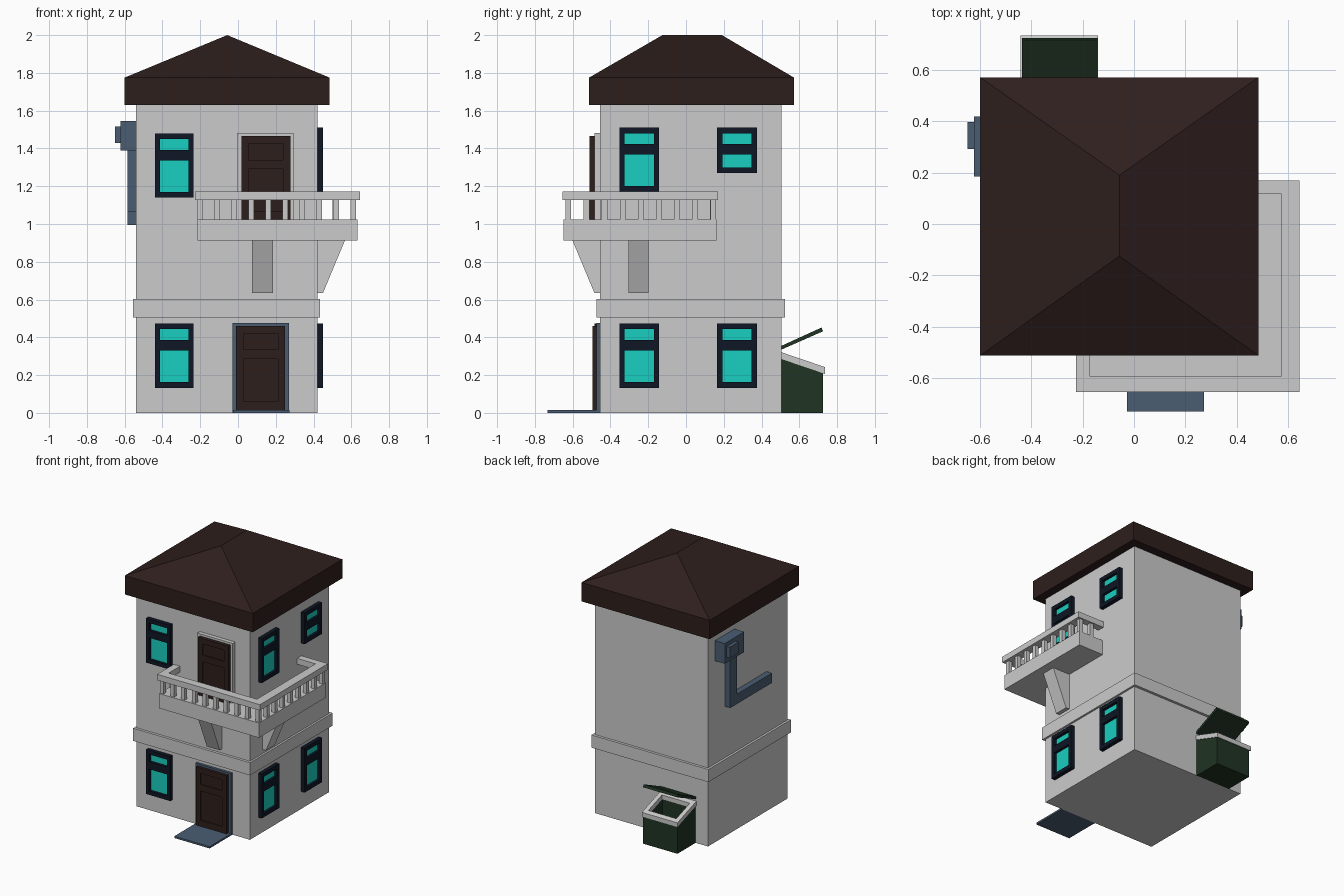
import bpy, bmesh

if "Cube" in bpy.data.objects:
    bpy.data.objects.remove(bpy.data.objects["Cube"])

X0, X1, Y0, Y1 = -0.54, 0.42, -0.455, 0.505   # house walls


def material(name, rgb):
    m = bpy.data.materials.new(name)
    m.diffuse_color = (*rgb, 1)
    m.use_nodes = True
    m.node_tree.nodes["Principled BSDF"].inputs["Base Color"].default_value = m.diffuse_color
    return m


BROWN = material("roof_brown", (0.027, 0.0135, 0.012))
NAVY = material("window_navy", (0.0045, 0.008, 0.018))
TEAL = material("glass_teal", (0.01, 0.62, 0.53))
BLUE = material("metal_blue", (0.07, 0.11, 0.17))
GREEN = material("bin_green", (0.014, 0.033, 0.017))


def finish(name, bm, mat=None):
    bmesh.ops.recalc_face_normals(bm, faces=bm.faces)
    me = bpy.data.meshes.new(name)
    bm.to_mesh(me)
    bm.free()
    ob = bpy.data.objects.new(name, me)
    bpy.context.collection.objects.link(ob)
    if mat:
        me.materials.append(mat)
    return ob


def add_prism(bm, profile, axis, a, b):
    """Extrude a 2D profile along x (profile y,z), y (x,z) or z (x,y)."""
    def put(p, t):
        v = list(p)
        v.insert("xyz".index(axis), t)
        return bm.verts.new(v)
    lo, hi = [put(p, a) for p in profile], [put(p, b) for p in profile]
    bm.faces.new(lo)
    bm.faces.new(hi)
    n = len(profile)
    for i in range(n):
        j = (i + 1) % n
        bm.faces.new((lo[i], lo[j], hi[j], hi[i]))


def prisms(name, items, mat=None):
    bm = bmesh.new()
    for it in items:
        add_prism(bm, *it)
    return finish(name, bm, mat)


def rect(a0, a1, b0, b1):
    return [(a0, b0), (a1, b0), (a1, b1), (a0, b1)]


def boxes(name, items, mat=None):
    return prisms(name, [(rect(x0, x1, y0, y1), "z", z0, z1)
                         for x0, x1, y0, y1, z0, z1 in items], mat)


def on_wall(wall, u0, u1, z0, z1, d):
    """Box standing off the front or right wall by depth d."""
    if wall == "front":
        return (u0, u1, Y0 - d, Y0, z0, z1)
    return (X1, X1 + d, u0, u1, z0, z1)


def framed(name, wall, u, z, stile, panes, d_frame, d_pane, mat, pane_mat):
    """Frame with stiles and rails around recessed panes."""
    parts = [on_wall(wall, u[0], u[0] + stile, *z, d_frame),
             on_wall(wall, u[1] - stile, u[1], *z, d_frame)]
    levels = [z[0]] + [v for p in panes for v in p] + [z[1]]
    for a, b in zip(levels[::2], levels[1::2]):
        parts.append(on_wall(wall, u[0] + stile, u[1] - stile, a, b, d_frame))
    boxes(name + "_frame", parts, mat)
    boxes(name + "_panes", [on_wall(wall, u[0] + stile, u[1] - stile, *p, d_pane)
                            for p in panes], pane_mat)


# Walls and storey band
boxes("walls", [(X0, X1, Y0, Y1, 0, 1.65)])
boxes("storey_band", [(X0 - .017, X1 + .015, Y0 - .02, Y1 + .02, .505, .602)])

# Hipped roof with fascia
bm = bmesh.new()
corners = rect(-.60, .485, -.513, .572)
lo = [bm.verts.new((*c, 1.63)) for c in corners]
mid = [bm.verts.new((*c, 1.775)) for c in corners]
r0, r1 = bm.verts.new((-.057, -.125, 2)), bm.verts.new((-.057, .19, 2))
bm.faces.new(lo)
for i in range(4):
    j = (i + 1) % 4
    bm.faces.new((lo[i], lo[j], mid[j], mid[i]))
for f in ((mid[0], mid[1], r0), (mid[1], mid[2], r1, r0),
          (mid[2], mid[3], r1), (mid[3], mid[0], r0, r1)):
    bm.faces.new(f)
finish("roof", bm, BROWN)

# Windows: wall, span, bottom, top
windows = [("front", (-.44, -.235), .133, .473), ("front", (-.44, -.235), 1.14, 1.48),
           ("right", (-.353, -.143), .133, .473), ("right", (-.353, -.143), 1.17, 1.51),
           ("right", (.165, .375), .133, .473), ("right", (.165, .375), 1.27, 1.51)]
for i, (wall, u, b, t) in enumerate(windows):
    framed(f"window_{i + 1}", wall, u, (b, t), .027,
           [(b + .03, t - .143), (t - .087, t - .03)], .03, .01, NAVY, TEAL)

# Doors with surrounds and a doormat
boxes("lower_door_surround", [on_wall("front", -.03, .27, 0, .475, .018)], BLUE)
framed("lower_door", "front", (-.01, .25), (.01, .46), .038,
       [(.06, .285), (.335, .42)], .04, .032, BROWN, BROWN)
boxes("upper_door_surround", [on_wall("front", -.005, .295, 1.0, 1.483, .03)])
framed("upper_door", "front", (.018, .277), (1.015, 1.467), .038,
       [(1.066, 1.29), (1.34, 1.427)], .057, .048, BROWN, BROWN)
boxes("doormat", [(-.027, .272, -.732, Y0, 0, .014)], BLUE)

# Corner balcony: L-shaped slab and handrail
ell = [(-.215, -.648), (.632, -.648), (.632, .162), (X1, .162), (X1, Y0), (-.215, Y0)]
prisms("balcony_slab", [(ell, "z", .912, 1.025)])
rail = [(-.227, Y0), (-.227, -.655), (.645, -.655), (.645, .17), (X1, .17),
        (X1, .117), (.575, .117), (.575, -.592), (-.173, -.592), (-.173, Y0)]
prisms("balcony_handrail", [(rail, "z", 1.127, 1.172)])

# Balusters along the front, the side and the two short returns
spots = [(-.2 + i * .081 * 10 / 9, -.623) for i in range(10)]
spots += [(.61, -.623 + i * .0958) for i in range(1, 9)]
spots += [(-.2, -.51), (.515, .143)]
h = .015
boxes("balusters", [(x - h, x + h, y - h, y + h, 1.02, 1.13) for x, y in spots])

# Tapered brackets under the balcony
for name, wall, axis, s, a, b in (("front_bracket", Y0, "x", -1, .075, .185),
                                  ("side_bracket", X1, "y", 1, -.305, -.198)):
    prof = [(wall, .635), (wall + s * .03, .635), (wall + s * .147, .915), (wall, .915)]
    prisms(name, [(prof, axis, a, b)])

# Vent box and duct on the left wall
boxes("vent_box", [(-.623, X0, .185, .42, 1.39, 1.545)], BLUE)
boxes("vent_cap", [(-.65, -.623, .293, .397, 1.43, 1.515)], BLUE)
duct = [(.22, 1.39), (.30, 1.39), (.30, .995), (-.205, .995), (-.205, 1.07), (.22, 1.07)]
prisms("vent_duct", [(duct, "x", -.585, X0)], BLUE)

# Open waste bin behind the house: sloped body, rim and propped lid


def sloped_ring(x0, x1, y0, y1, w, base, top):
    def side(a, b):
        return [(a, base(a)), (b, base(b)), (b, top(b)), (a, top(a))]
    return [(side(y0, y1), "x", x0, x0 + w), (side(y0, y1), "x", x1 - w, x1),
            (side(y0, y0 + w), "x", x0 + w, x1 - w),
            (side(y1 - w, y1), "x", x0 + w, x1 - w)]


def slope(y):
    return .285 - (y - Y1) * .34


body = sloped_ring(-.435, -.145, Y1, .725, .025, lambda y: 0, slope)
body.append((rect(-.435, -.145, Y1, .725), "z", 0, .03))
prisms("bin_body", body, GREEN)
prisms("bin_rim", sloped_ring(-.442, -.14, Y1, .735, .033, slope, lambda y: slope(y) + .036))
lid = [(Y1, .335), (.725, .432), (.718, .452), (Y1, .355)]
prisms("bin_lid", [(lid, "x", -.437, -.143)], GREEN)
